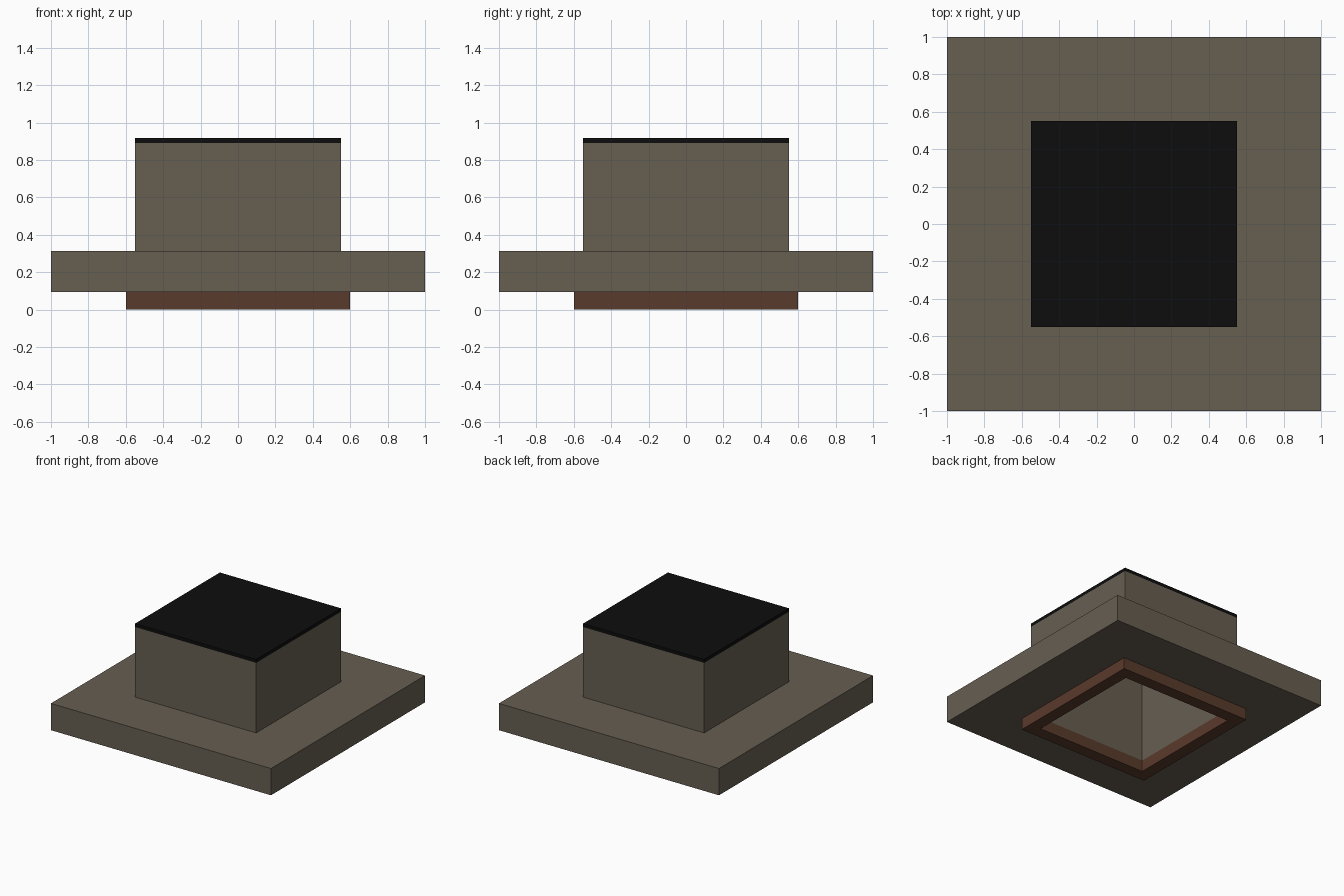
import bpy
import bmesh

cube = bpy.data.objects.get("Cube")
if cube:
    bpy.data.objects.remove(cube, do_unlink=True)


def material(name, rgb):
    mat = bpy.data.materials.new(name)
    mat.use_nodes = True
    color = (*rgb, 1.0)
    mat.diffuse_color = color
    bsdf = next(n for n in mat.node_tree.nodes if n.type == "BSDF_PRINCIPLED")
    bsdf.inputs["Base Color"].default_value = color
    return mat


def add_object(name, bm, mat):
    bmesh.ops.recalc_face_normals(bm, faces=bm.faces)
    mesh = bpy.data.meshes.new(name)
    bm.to_mesh(mesh)
    bm.free()
    mesh.materials.append(mat)
    obj = bpy.data.objects.new(name, mesh)
    bpy.context.collection.objects.link(obj)
    return obj


def square_sweep(name, profile, mat):
    """Sweep a closed (half width, height) profile around a square."""
    bm = bmesh.new()
    corners = ((-1, -1), (1, -1), (1, 1), (-1, 1))
    rings = [[bm.verts.new((sx * r, sy * r, z)) for sx, sy in corners]
             for r, z in profile]
    for i, ring in enumerate(rings):
        below = rings[i - 1]
        for k in range(4):
            n = (k + 1) % 4
            bm.faces.new((below[k], below[n], ring[n], ring[k]))
    return add_object(name, bm, mat)


def slab(name, half, z0, z1, mat):
    bm = bmesh.new()
    bmesh.ops.create_cube(bm, size=1)
    for v in bm.verts:
        v.co.x *= 2 * half
        v.co.y *= 2 * half
        v.co.z = z1 if v.co.z > 0 else z0
    return add_object(name, bm, mat)


taupe = material("taupe", (0.135, 0.112, 0.083))
brown = material("reddish brown", (0.102, 0.043, 0.025))
black = material("black", (0.004, 0.004, 0.004))

OPENING, SHAFT = 0.5, 0.55
BASE, FLANGE_TOP, SHAFT_TOP, TOP = 0.094, 0.314, 0.89, 0.918

# Brown collar under the flange
square_sweep("lower_collar",
             [(OPENING, 0), (0.6, 0), (0.6, BASE), (OPENING, BASE)], brown)

# Wide flange and hollow shaft in one piece
square_sweep("flanged_shaft",
             [(OPENING, BASE), (1, BASE), (1, FLANGE_TOP), (SHAFT, FLANGE_TOP),
              (SHAFT, SHAFT_TOP), (OPENING, SHAFT_TOP)], taupe)

# Black cover closing the shaft
slab("top_cover", SHAFT, SHAFT_TOP, TOP, black)
